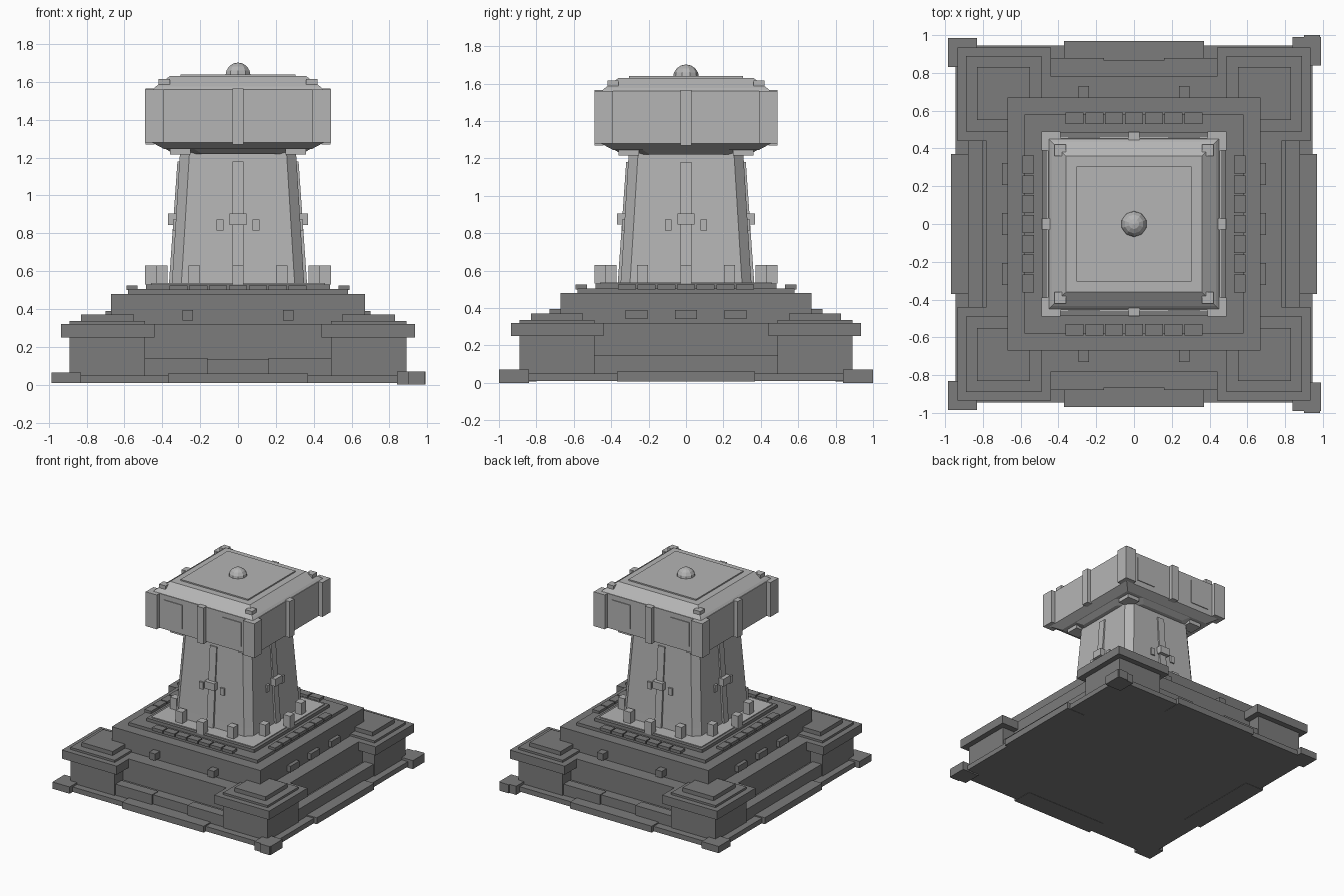
import bpy, bmesh, math
from mathutils import Matrix

cube = bpy.data.objects.get("Cube")
if cube:
    bpy.data.objects.remove(cube, do_unlink=True)


def material(name, v):
    m = bpy.data.materials.new(name)
    m.use_nodes = True
    m.diffuse_color = (v, v, v, 1)
    m.node_tree.nodes["Principled BSDF"].inputs["Base Color"].default_value = (v, v, v, 1)
    return m


DARK = material("dark stone", 0.2)
LIGHT = material("light stone", 0.46)


def finish(name, bm, mat):
    bmesh.ops.recalc_face_normals(bm, faces=bm.faces)
    me = bpy.data.meshes.new(name)
    bm.to_mesh(me)
    bm.free()
    me.materials.append(mat)
    ob = bpy.data.objects.new(name, me)
    bpy.context.collection.objects.link(ob)
    return ob


def add_box(bm, x0, x1, y0, y1, z0, z1):
    size = Matrix.Diagonal((x1 - x0, y1 - y0, z1 - z0, 1))
    place = Matrix.Translation(((x0 + x1) / 2, (y0 + y1) / 2, (z0 + z1) / 2))
    bmesh.ops.create_cube(bm, size=1, matrix=place @ size)


def block(name, half, z0, z1, mat):
    bm = bmesh.new()
    add_box(bm, -half, half, -half, half, z0, z1)
    return finish(name, bm, mat)


def loft(name, rings, mat, cut=0.0):
    """Stack of square (or corner-cut) rings given as (half width, z)."""
    bm = bmesh.new()
    loops = []
    for h, z in rings:
        c = h - cut
        if cut:
            pts = [(c, -h), (h, -c), (h, c), (c, h), (-c, h), (-h, c), (-h, -c), (-c, -h)]
        else:
            pts = [(h, -h), (h, h), (-h, h), (-h, -h)]
        loops.append([bm.verts.new((x, y, z)) for x, y in pts])
    bm.faces.new(loops[0])
    bm.faces.new(loops[-1])
    for a, b in zip(loops, loops[1:]):
        for i in range(len(a)):
            j = (i + 1) % len(a)
            bm.faces.new((a[i], a[j], b[j], b[i]))
    return finish(name, bm, mat)


def around(name, boxes, mat, turns=(0, 1, 2, 3)):
    """Boxes laid out on the front, repeated on the chosen quarter turns."""
    bm = bmesh.new()
    for t in turns:
        part = bmesh.new()
        for b in boxes:
            add_box(part, *b)
        part.transform(Matrix.Rotation(t * math.pi / 2, 4, "Z"))
        me = bpy.data.meshes.new("temp")
        part.to_mesh(me)
        part.free()
        bm.from_mesh(me)
        bpy.data.meshes.remove(me)
    return finish(name, bm, mat)


def corner(a, b, z0, z1):
    return (a, b, -b, -a, z0, z1)


# Ground slab with edge plates and corner feet
block("ground_slab", 0.945, 0.01, 0.05, DARK)
around("edge_plates", [(-0.37, 0.37, -0.97, -0.8, 0.008, 0.06)], DARK)
around("left_feet", [corner(0.84, 0.99, 0.0, 0.07)], DARK, (0, 1))
around("right_feet", [corner(0.83, 0.985, 0.01, 0.065)], DARK, (2, 3))
bm = bmesh.new()
for s in (-1, 1):
    add_box(bm, 0.9, 0.985, s * 0.92 - 0.08, s * 0.92 + 0.08, 0.0, 0.07)
finish("foot_ends", bm, DARK)

# Plinth: wall, low steps between the corner piers, piers with stepped caps
block("plinth_wall", 0.78, 0.05, 0.32, DARK)
block("low_step", 0.865, 0.05, 0.135, DARK)
around("step_facing", [(-0.49, -0.16, -0.88, -0.8, 0.05, 0.14),
                       (0.16, 0.49, -0.88, -0.8, 0.05, 0.14)], DARK, (0, 2))
around("side_step_facing", [(-0.49, 0.49, -0.88, -0.8, 0.05, 0.145)], DARK, (1, 3))
around("corner_piers", [corner(0.49, 0.89, 0.05, 0.25)], DARK)
around("pier_caps", [corner(0.44, 0.935, 0.25, 0.32),
                     corner(0.49, 0.89, 0.32, 0.337),
                     corner(0.55, 0.83, 0.337, 0.37)], DARK)

# Upper terraces
block("upper_terrace", 0.67, 0.32, 0.48, DARK)
block("terrace_step", 0.58, 0.48, 0.505, DARK)
block("tower_platform", 0.485, 0.505, 0.53, DARK)
block("platform_floor", 0.46, 0.53, 0.537, LIGHT)
around("paving_blocks", [(x - 0.048, x + 0.048, -0.59, -0.53, 0.5, 0.525)
                         for x in [0.105 * i for i in range(-3, 4)]], DARK)
around("terrace_studs", [(x - 0.028, x + 0.028, -0.73, -0.66, 0.34, 0.395)
                         for x in (-0.265, 0.265)], DARK, (0, 2))
around("side_terrace_studs", [(x - 0.058, x + 0.058, -0.7, -0.66, 0.34, 0.39)
                              for x in (-0.265, 0, 0.265)], DARK, (1, 3))

# Posts around the tower foot
around("foot_posts", [(-0.03, 0.03, -0.49, -0.43, 0.53, 0.63)] +
       [(x - 0.03, x + 0.03, -0.43, -0.372, 0.53, 0.63) for x in (-0.232, 0.232)], LIGHT)

# Tapered tower shaft with corner cuts
loft("tower_shaft", [(0.35, 0.53), (0.345, 0.6), (0.305, 1.25)], LIGHT, cut=0.05)

# Leaning pilaster on each side
pilaster = around("pilasters", [(-0.03, 0.03, -0.365, -0.28, 0.53, 1.18)], LIGHT)
for v in pilaster.data.vertices:
    if v.co.z > 1:
        k = 0.32 / 0.365
        if abs(v.co.x) > abs(v.co.y):
            v.co.x *= k
        else:
            v.co.y *= k
around("shaft_brackets", [(-0.045, 0.045, -0.37, -0.3, 0.845, 0.905)], LIGHT)
around("shaft_plates", [(x - 0.018, x + 0.018, -0.343, -0.3, 0.815, 0.872)
                        for x in (-0.095, 0.095)], LIGHT)

# Collar and head
loft("neck_collar", [(0.34, 1.22), (0.39, 1.25)], LIGHT, cut=0.15)
around("collar_lugs", [corner(0.25, 0.36, 1.215, 1.25)], LIGHT)
loft("head", [(0.39, 1.245), (0.455, 1.28), (0.455, 1.56)], LIGHT)
around("head_corner_blocks", [corner(0.39, 0.49, 1.28, 1.56)], LIGHT)
around("head_ribs", [(-0.03, 0.03, -0.488, -0.44, 1.27, 1.565)], LIGHT)
around("head_panels", [(x - 0.083, x + 0.083, -0.461, -0.45, 1.325, 1.52)
                       for x in (-0.265, 0.265)], LIGHT, (0, 2))

# Sloping roof, corner studs and roof plate
loft("roof", [(0.45, 1.56), (0.435, 1.575), (0.36, 1.63)], LIGHT)
around("roof_studs", [corner(0.36, 0.42, 1.57, 1.615)], LIGHT)
block("roof_plate", 0.305, 1.625, 1.64, LIGHT)

# Faceted dome
bm = bmesh.new()
bmesh.ops.create_uvsphere(bm, u_segments=10, v_segments=8, radius=0.07,
                          matrix=Matrix.Translation((0, 0, 1.632)))
finish("dome", bm, LIGHT)
